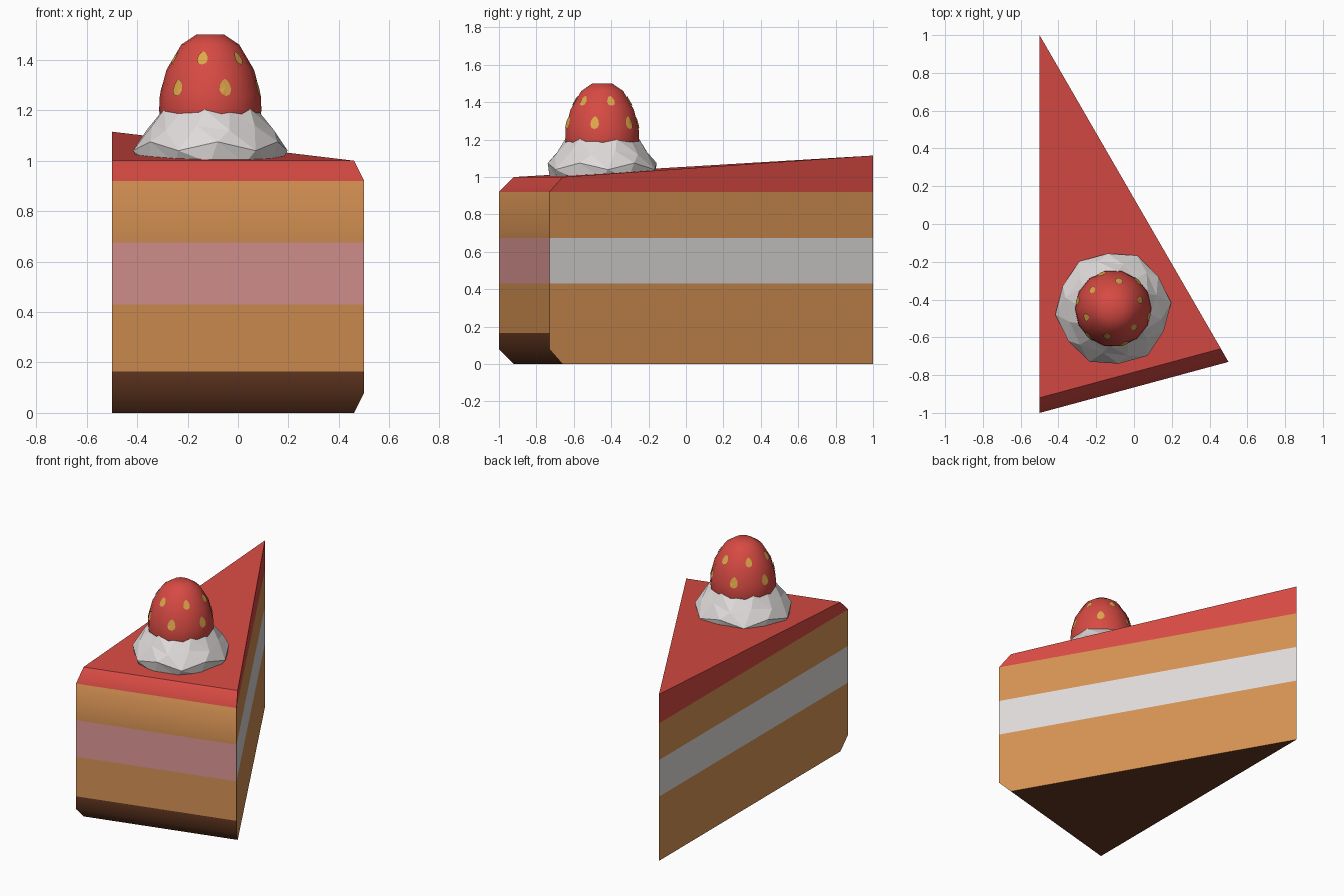
import bpy, bmesh, math
from mathutils import Vector
from mathutils.bvhtree import BVHTree

if "Cube" in bpy.data.objects:
    bpy.data.objects.remove(bpy.data.objects["Cube"])


def material(name, r, g, b):
    lin = [((c / 255 + 0.055) / 1.055) ** 2.4 for c in (r, g, b)]
    m = bpy.data.materials.new(name)
    m.diffuse_color = (*lin, 1)
    m.use_nodes = True
    m.node_tree.nodes["Principled BSDF"].inputs["Base Color"].default_value = m.diffuse_color
    return m


RED = material("red glaze", 215, 74, 67)
TAN = material("sponge", 213, 145, 83)
PINK = material("pink filling", 220, 150, 148)
WHITE = material("cream", 222, 218, 217)
CHOC = material("chocolate", 102, 57, 34)
GOLD = material("seed gold", 222, 168, 75)


def finish(bm, name, mats, recalc=True):
    if recalc:
        bmesh.ops.recalc_face_normals(bm, faces=bm.faces)
    me = bpy.data.meshes.new(name)
    bm.to_mesh(me)
    bm.free()
    for m in mats:
        me.materials.append(m)
    ob = bpy.data.objects.new(name, me)
    bpy.context.collection.objects.link(ob)
    return ob


# Cake slice: stacked triangles, front edge chamfered at top and bottom
RIM = [(-0.5, -0.92), (0.46, -0.66), (-0.5, 1.0)]
FULL = [(-0.5, -1.0), (0.5, -0.73), (-0.5, 1.0)]
levels = [0, 0.08, 0.165, 0.43, 0.675, 0.92, 1.0]
front_mats = [4, 4, 1, 2, 1, 0]
side_mats = [1, 1, 1, 3, 1, 0]
bm = bmesh.new()
rings = []
for z in levels:
    pts = RIM if z in (0, 1.0) else FULL
    rings.append([bm.verts.new((x, y, 1.115 if z == 1.0 and i == 2 else z))
                  for i, (x, y) in enumerate(pts)])
front = set()
for k in range(len(levels) - 1):
    for i in range(3):
        j = (i + 1) % 3
        f = bm.faces.new((rings[k][i], rings[k][j], rings[k + 1][j], rings[k + 1][i]))
        f.material_index = front_mats[k] if i == 0 else side_mats[k]
        if i == 0:
            f.smooth = True
            front.add(f)
bm.faces.new(rings[0][::-1]).material_index = 4
bm.faces.new(rings[-1]).material_index = 0
for e in bm.edges:
    e.smooth = all(f in front for f in e.link_faces)
finish(bm, "cake_slice", [RED, TAN, PINK, WHITE, CHOC])

CX, CY = -0.11, -0.448


def lathe(bm, profile, n, wobble=None):
    """Stack of rings of (radius, z), joined and capped."""
    rings = []
    for k, (r, z) in enumerate(profile):
        ring = []
        for i in range(n):
            rr, zz, tw = wobble(k, i, r, z) if wobble else (r, z, 0)
            a = 2 * math.pi * i / n + tw
            ring.append(bm.verts.new((CX + rr * math.cos(a), CY + rr * math.sin(a), zz)))
        rings.append(ring)
    for a, b in zip(rings, rings[1:]):
        for i in range(n):
            j = (i + 1) % n
            bm.faces.new((a[i], a[j], b[j], b[i]))
    bm.faces.new(rings[0][::-1])
    bm.faces.new(rings[-1])


# Whipped cream: faceted skirt with six twisted lobes
def swirl(k, i, r, z):
    odd = i % 2
    if k == 1:
        return (r - 0.015 * odd, z + 0.035 * odd, 0.1)
    if k == 2:
        return (r + 0.02 * odd, z - 0.02 * odd, 0.3)
    if k == 3:
        return (r, z - 0.015 * odd, 0.4)
    return (r, z, 0)


bm = bmesh.new()
lathe(bm, [(0.28, 0.99), (0.308, 1.04), (0.24, 1.14), (0.198, 1.205)], 12, swirl)
bmesh.ops.triangulate(bm, faces=bm.faces)
finish(bm, "whipped_cream", [WHITE])

# Strawberry: smooth low-poly dome
bm = bmesh.new()
lathe(bm, [(0.19, 1.12), (0.203, 1.2), (0.2, 1.26), (0.174, 1.36),
           (0.115, 1.46), (0.055, 1.5)], 14)
bmesh.ops.recalc_face_normals(bm, faces=bm.faces)
for f in bm.faces:
    f.smooth = True
tree = BVHTree.FromBMesh(bm)
finish(bm, "strawberry", [RED])

# Seeds: thin teardrop plates laid on the berry, in two staggered rows
bm = bmesh.new()
for start, z0, w, h in ((-42, 1.29, 0.023, 0.034), (-12, 1.405, 0.02, 0.026)):
    for s in range(6):
        a = math.radians(start + 60 * s - 90)
        out = Vector((math.cos(a), math.sin(a), 0))
        side = Vector((-out.y, out.x, 0))

        def drop(u, v):
            o = Vector((CX, CY, z0 + v)) + side * u + out
            hit, nor, _, _ = tree.ray_cast(o, -out)
            return bm.verts.new(hit + nor * 0.005)

        mid = drop(0, 0)
        loop = []
        for i in range(10):
            t = 2 * math.pi * i / 10 + math.pi / 2
            v = math.sin(t)
            loop.append(drop(w * math.cos(t) * (1 - 0.3 * v), h * v))
        for i in range(10):
            bm.faces.new((mid, loop[i], loop[(i + 1) % 10]))
finish(bm, "strawberry_seeds", [GOLD], recalc=False)
